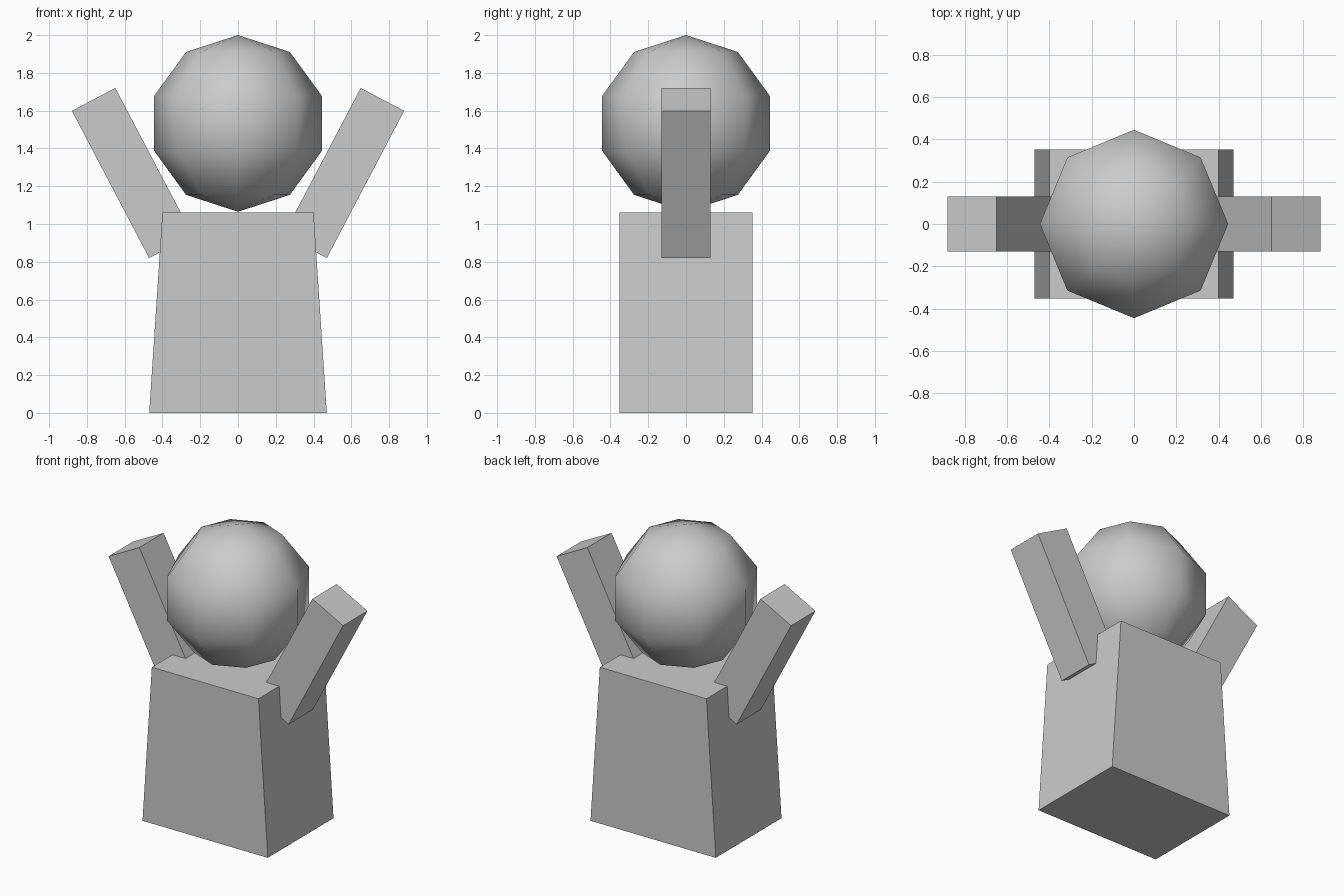
import bpy
import bmesh
from math import radians
from mathutils import Matrix, Vector

cube = bpy.data.objects.get("Cube")
if cube:
    bpy.data.objects.remove(cube, do_unlink=True)

grey = bpy.data.materials.new("light grey")
grey.use_nodes = True
colour = (0.6, 0.6, 0.6, 1)
grey.diffuse_color = colour
grey.node_tree.nodes["Principled BSDF"].inputs["Base Color"].default_value = colour


def add_part(name, bm):
    mesh = bpy.data.meshes.new(name)
    bm.to_mesh(mesh)
    bm.free()
    mesh.materials.append(grey)
    obj = bpy.data.objects.new(name, mesh)
    bpy.context.collection.objects.link(obj)
    return obj


def box(size):
    bm = bmesh.new()
    bmesh.ops.create_cube(bm, size=1, matrix=Matrix.Diagonal((*size, 1)))
    return bm


# Body: a box narrowing in width towards the top
height = 1.06
bm = box((0.94, 0.704, height))
for v in bm.verts:
    if v.co.z > 0:
        v.co.x *= 0.4 / 0.47
add_part("body", bm).location.z = height / 2

# Head: a coarse, smooth-shaded sphere
radius = 0.4675
bm = bmesh.new()
bmesh.ops.create_uvsphere(bm, u_segments=8, v_segments=5, radius=radius)
for f in bm.faces:
    f.smooth = True
add_part("head", bm).location.z = 2 - radius

# Raised arms, sunk into the upper sides of the body
for name, side in (("left_arm", 1), ("right_arm", -1)):
    arm = add_part(name, box((0.26, 0.26, 0.88)))
    arm.location = Vector((side * 0.56, 0, 1.27))
    arm.rotation_euler.y = side * radians(27.7)
